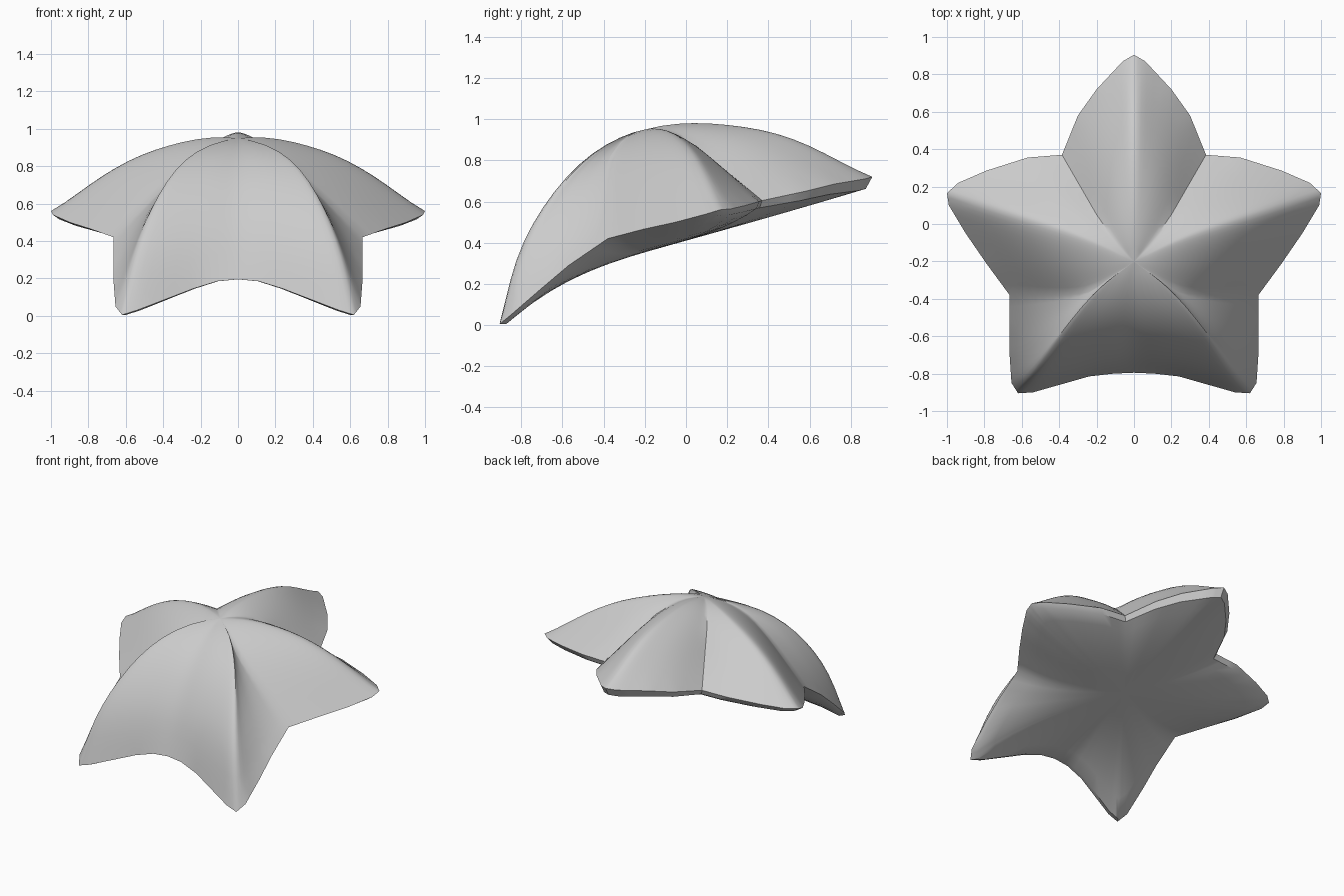
import bpy, bmesh
from mathutils import Vector as V

if "Cube" in bpy.data.objects:
    bpy.data.objects.remove(bpy.data.objects["Cube"])

HUB = V((0, -0.2, 0.965))
N_OUT, N_ACROSS = 14, 12


def curve(points):
    return [HUB] + [V(p) for p in points]


# crests of the arms (hub to tip)
back_ridge = curve([(0, -.07, .98), (0, .07, .99), (0, .37, .96), (0, .57, .905), (0, .905, .72)])
side_ridge = curve([(.25, -.08, .95), (.54, .02, .868), (.74, .08, .757), (1, .165, .56)])
front_ridge = curve([(.17, -.31, .92), (.31, -.47, .84), (.42, -.62, .69),
                     (.5, -.75, .51), (.57, -.845, .31), (.62, -.905, .005)])
# creases between the arms (hub to notch)
back_valley = curve([(.11, -.08, .945), (.2, .05, .87), (.385, .37, .605)])
side_valley = curve([(.12, -.29, .92), (.25, -.37, .815), (.4, -.38, .68), (.665, -.38, .42)])
front_valley = curve([(0, -.4, .87), (0, -.57, .71), (0, -.71, .47), (0, -.795, .195)])

# half arms: ridge, valley, inner rim points from tip to notch
half_arms = [
    (back_ridge, back_valley, [(.06, .87, .71), (.2, .72, .685), (.3, .58, .65)]),
    (side_ridge, back_valley, [(.94, .22, .565), (.79, .285, .58), (.57, .355, .6)]),
    (side_ridge, side_valley, [(.99, .1, .54), (.9, -.05, .5), (.79, -.21, .465)]),
    (front_ridge, side_valley, [(.655, -.85, .05), (.665, -.7, .18), (.665, -.57, .29)]),
    (front_ridge, front_valley, [(.54, -.9, .03), (.24, -.815, .145), (.11, -.8, .185)]),
]


def at_length(pts, u):
    lens = [(b - a).length for a, b in zip(pts, pts[1:])]
    d = u * sum(lens)
    for a, b, l in zip(pts, pts[1:], lens):
        if d <= l:
            return a.lerp(b, d / l)
        d -= l
    return pts[-1].copy()


def at_index(pts, v):
    f = v * (len(pts) - 1)
    i = min(int(f), len(pts) - 2)
    return pts[i].lerp(pts[i + 1], f - i)


def blend(a, b, v):
    p = a.lerp(b, v)
    p.z = a.z + (b.z - a.z) * v ** 1.6
    return p


def lower_rim(p):
    return V((p.x * .965, p.y - .035 * p.y, max(0, p.z + min(0, -.02 - .042 * p.y))))


def underside(p, t):
    low = lower_rim(p)
    q = V((0, -.1, 0)).lerp(low, t)
    q.z = .41 + .28 * q.y + (low.z - .41 - .28 * low.y) * t ** 3
    return q


bm = bmesh.new()


def add_grid(rows, sign):
    vs = [[bm.verts.new((p.x * sign, p.y, p.z)) for p in r] for r in rows]
    for r0, r1 in zip(vs, vs[1:]):
        for j in range(len(r0) - 1):
            bm.faces.new((r0[j], r0[j + 1], r1[j + 1], r1[j]))


# domed top: two mirrored patches per arm
rims = []
for sign in (1, -1):
    for ridge, valley, mid in half_arms:
        rim = [ridge[-1]] + [V(p) for p in mid] + [valley[-1]]
        rows = []
        for i in range(N_OUT + 1):
            u = i / N_OUT
            row = []
            for j in range(N_ACROSS + 1):
                v = j / N_ACROSS
                p = blend(at_length(ridge, u), at_length(valley, u), v)
                p += (at_index(rim, v) - blend(ridge[-1], valley[-1], v)) * u ** 2
                row.append(p)
            rows.append(row)
        add_grid(rows, sign)
        rims.append((rows[-1], sign))

# round off the crests and the hub, keeping the rim and outer creases
bmesh.ops.remove_doubles(bm, verts=bm.verts, dist=1e-4)
creases = [at_length(c, i / N_OUT) for c in (back_valley, side_valley)
           for i in range(N_OUT // 3, N_OUT + 1)]
free = [v for v in bm.verts if not v.is_boundary and
        min((V((abs(v.co.x), v.co.y, v.co.z)) - c).length for c in creases) > 1e-3]
for _ in range(7):
    bmesh.ops.smooth_vert(bm, verts=free, factor=.5,
                          use_axis_x=True, use_axis_y=True, use_axis_z=True)

# rim edge and underside
for edge, sign in rims:
    add_grid([edge] + [[underside(p, 1 - k / 8) for p in edge] for k in range(9)], sign)

bmesh.ops.remove_doubles(bm, verts=bm.verts, dist=1e-4)
bmesh.ops.dissolve_degenerate(bm, edges=bm.edges, dist=1e-5)
bmesh.ops.recalc_face_normals(bm, faces=bm.faces)

mesh = bpy.data.meshes.new("star_shell")
bm.to_mesh(mesh)
bm.free()
star = bpy.data.objects.new("star_shell", mesh)
bpy.context.collection.objects.link(star)
bpy.context.view_layer.objects.active = star
star.select_set(True)
bpy.ops.object.shade_smooth_by_angle(angle=0.65)
